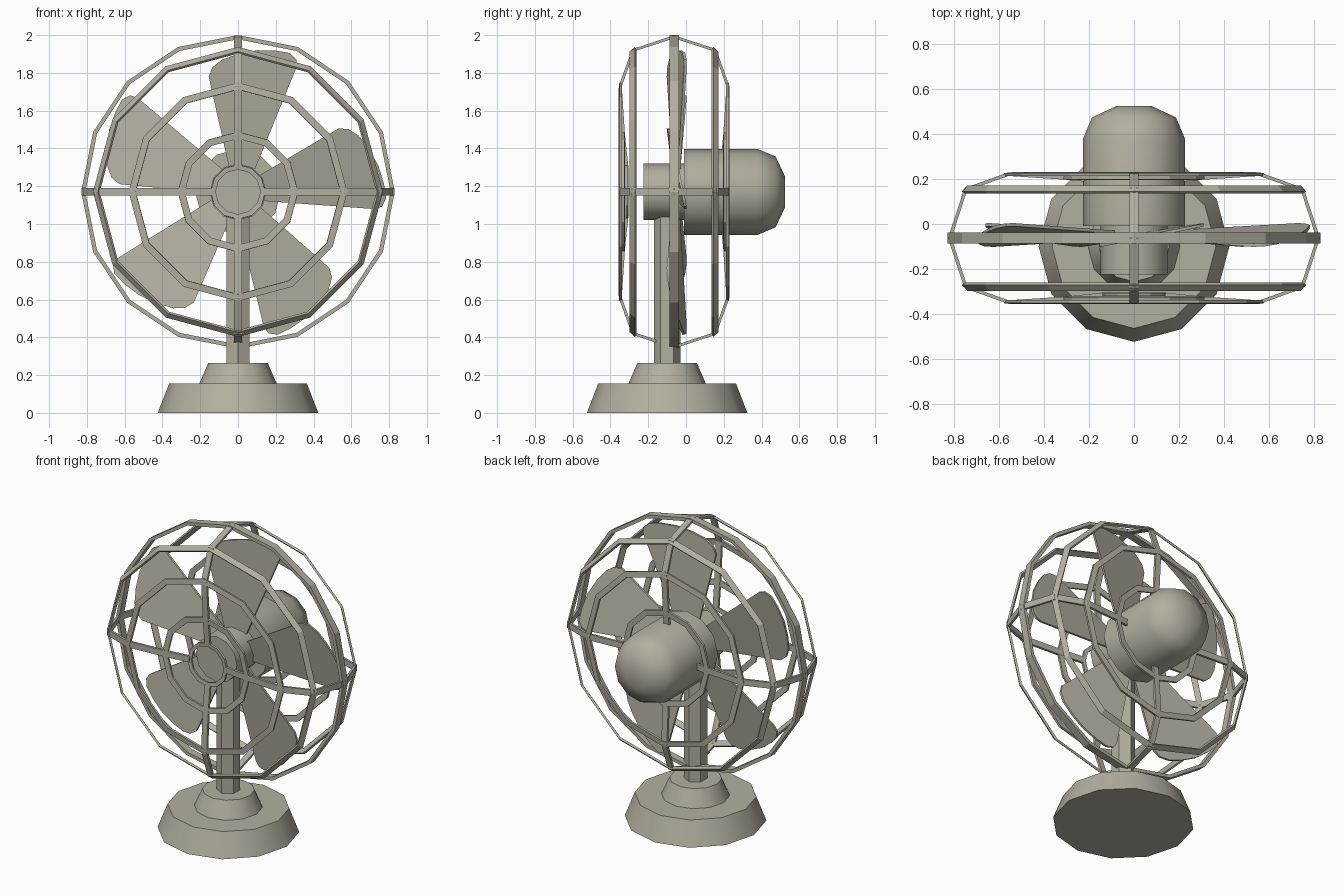
import bpy, bmesh, math
from mathutils import Vector, Matrix

if "Cube" in bpy.data.objects:
    bpy.data.objects.remove(bpy.data.objects["Cube"])

ZC, YC = 1.17, -0.063          # fan axis height, cage mid-plane
metal = bpy.data.materials.new("warm grey metal")
metal.diffuse_color = (0.45, 0.43, 0.35, 1)
metal.use_nodes = True
metal.node_tree.nodes["Principled BSDF"].inputs["Base Color"].default_value = metal.diffuse_color


def finish(name, bm, smooth=None):
    bmesh.ops.recalc_face_normals(bm, faces=bm.faces)
    me = bpy.data.meshes.new(name)
    bm.to_mesh(me)
    bm.free()
    me.materials.append(metal)
    if smooth:
        me.polygons.foreach_set("use_smooth", [True] * len(me.polygons))
        me.set_sharp_from_angle(angle=math.radians(smooth))
    ob = bpy.data.objects.new(name, me)
    bpy.context.collection.objects.link(ob)
    return ob


def lathe(name, profile, n, place, closed=False, smooth=None):
    """Revolve (radius, height) points; place(x, z, h) gives the 3D position."""
    bm = bmesh.new()
    loops = []
    for i in range(n):
        a = math.pi / 2 + 2 * math.pi * i / n
        loops.append([bm.verts.new(place(r * math.cos(a), r * math.sin(a), h)) for r, h in profile])
    m = len(profile)
    for i in range(n):
        p, q = loops[i], loops[(i + 1) % n]
        for j in range(m if closed else m - 1):
            k = (j + 1) % m
            bm.faces.new((p[j], p[k], q[k], q[j]))
    if not closed:
        bm.faces.new([l[0] for l in loops])
        bm.faces.new([l[-1] for l in loops])
    return finish(name, bm, smooth)


def upright(x, y, h):
    return (x, y - 0.1, h)


def axial(x, z, h):
    return (x, h, z + ZC)


# stand
lathe("base", [(0.425, 0), (0.365, 0.155)], 12, upright, smooth=50)
lathe("base_collar", [(0.207, 0.15), (0.157, 0.265)], 12, upright, smooth=50)
lathe("post", [(0.07, 0.26), (0.07, 1.06)], 6, upright)

# motor and hub
lathe("motor", [(0.227, -0.01), (0.227, 0.38), (0.187, 0.475), (0.08, 0.525)], 12, axial, smooth=50)
lathe("hub", [(0.15, -0.225), (0.15, 0.0)], 12, axial, smooth=50)

# blades: one pitched outline, repeated five times around the axis
outline = [(-0.045, 0.12), (-0.155, 0.61), (-0.135, 0.66), (-0.085, 0.70), (0.0, 0.73), (0.10, 0.75),
           (0.20, 0.748), (0.275, 0.735), (0.31, 0.70), (0.31, 0.66), (0.09, 0.12)]
for i in range(5):
    bm = bmesh.new()
    rot = Matrix.Rotation(i * 2 * math.pi / 5, 4, 'Y')
    sides = []
    for off in (-0.007, 0.007):
        vs = []
        for x, z in outline:
            y = -0.052 + 0.2 * (x - 0.1 * z) + off
            vs.append(bm.verts.new(rot @ Vector((x, y, z)) + Vector((0, 0, ZC))))
        bm.faces.new(vs)
        sides.append(vs)
    for j in range(len(outline)):
        k = (j + 1) % len(outline)
        bm.faces.new((sides[0][j], sides[0][k], sides[1][k], sides[1][j]))
    finish(f"blade_{i + 1}", bm, 40)


# cage: profile as (radius, depth from mid-plane)
front = [(0.821, 0.0), (0.75, 0.217), (0.56, 0.285), (0.30, 0.268), (0.132, 0.25)]


def band(p, t, w, th):
    """Rectangular ring section at p, laid along tangent t."""
    t = t.normalized()
    nrm = Vector((-t.y, t.x))
    return [tuple(p + t * w / 2 * a + nrm * th / 2 * b) for a, b in ((1, 1), (1, -1), (-1, -1), (-1, 1))]


lathe("cage_rim", band(Vector((0.819, YC)), Vector((0, 1)), 0.05, 0.022), 16, axial, closed=True)

for side, s, pts in (("front", -1, front), ("back", 1, front[:4] + [(0.2, 0.258)])):
    path = [Vector((r, YC + s * d)) for r, d in pts]
    last = len(path) - 1
    tang = [path[min(i + 1, last)] - path[max(i - 1, 0)] for i in range(last + 1)]
    tang[0] = Vector((0, s))
    # rings
    for i in range(1, last + 1 if side == "front" else last):
        w = 0.026 if i == 4 else 0.037
        lathe(f"cage_{side}_ring_{i}", band(path[i], tang[i], w, 0.014), 12, axial, closed=True)
    # four spokes bent along the profile
    for q in range(4):
        rot = Matrix.Rotation(q * math.pi / 2, 4, 'Y')
        bm = bmesh.new()
        secs = []
        for p, t in zip(path, tang):
            t = t.normalized()
            nrm = Vector((-t.y, t.x)) * 0.008
            secs.append([bm.verts.new(rot @ Vector((x, (p + nrm * b).y, (p + nrm * b).x)) + Vector((0, 0, ZC)))
                         for x, b in ((-0.02, -1), (0.02, -1), (0.02, 1), (-0.02, 1))])
        for a, b in zip(secs, secs[1:]):
            for j in range(4):
                k = (j + 1) % 4
                bm.faces.new((a[j], a[k], b[k], b[j]))
        bm.faces.new(secs[0])
        bm.faces.new(secs[-1])
        finish(f"cage_{side}_spoke_{q + 1}", bm)
